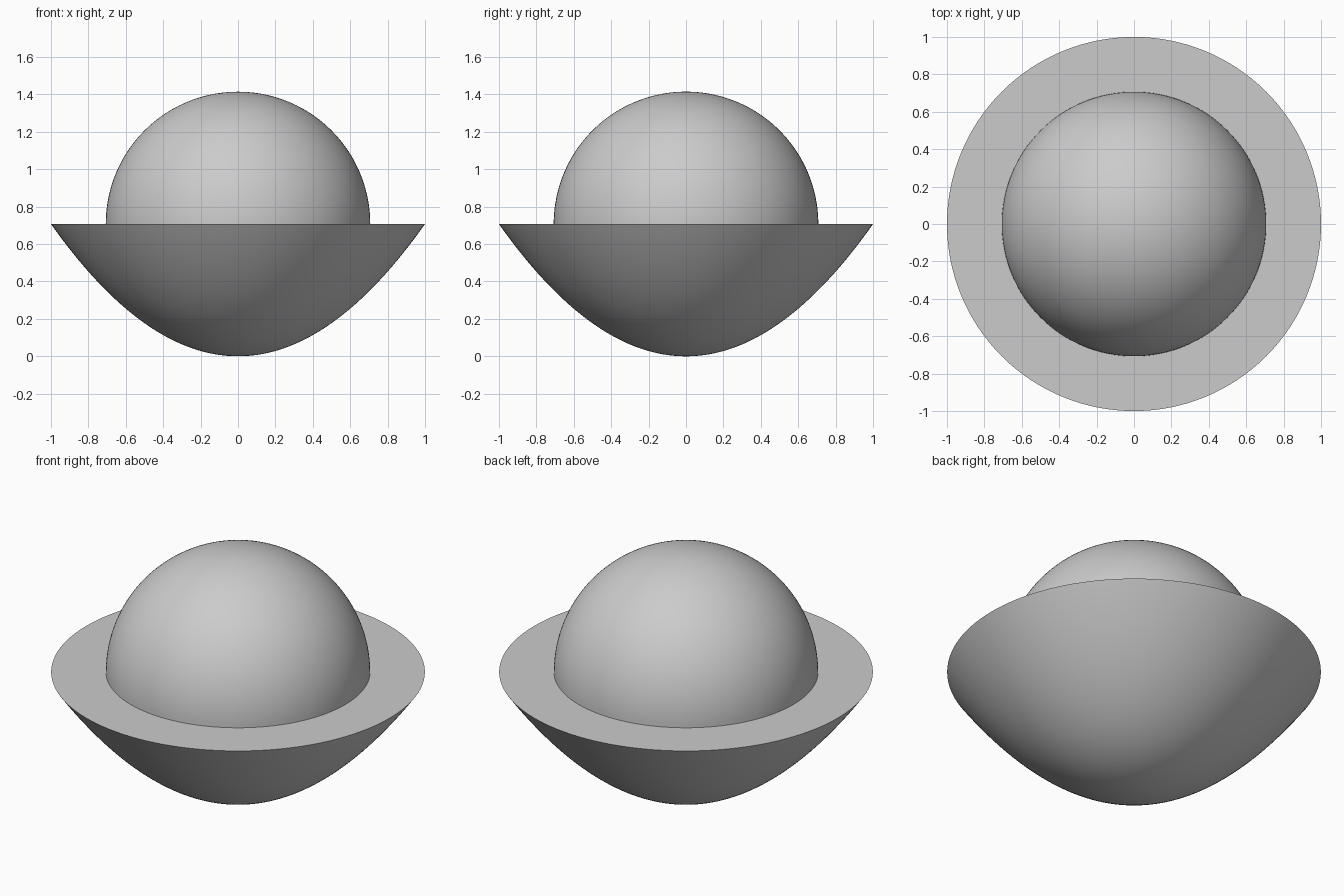
import bpy, bmesh, math

cube = bpy.data.objects.get("Cube")
if cube:
    bpy.data.objects.remove(cube, do_unlink=True)

SEGMENTS = 128
RADIUS = math.sqrt(0.5)      # dome radius, also the rim height

grey = bpy.data.materials.new("light_grey")
grey.use_nodes = True
colour = (0.6, 0.6, 0.6, 1)
grey.diffuse_color = colour
grey.node_tree.nodes["Principled BSDF"].inputs["Base Color"].default_value = colour


def lathe(name, profile):
    """Spin an (r, z) profile around the z axis."""
    bm = bmesh.new()
    verts = [bm.verts.new((r, 0, z)) for r, z in profile]
    edges = [bm.edges.new(pair) for pair in zip(verts, verts[1:])]
    bmesh.ops.spin(bm, geom=verts + edges, cent=(0, 0, 0), axis=(0, 0, 1),
                   angle=math.tau, steps=SEGMENTS, use_merge=True)
    bmesh.ops.remove_doubles(bm, verts=bm.verts, dist=1e-5)
    bmesh.ops.recalc_face_normals(bm, faces=bm.faces)
    # Open shells: make sure the faces point away from the inside
    centre = sum(f.normal.dot(f.calc_center_median()) - f.normal.z * RADIUS
                 for f in bm.faces)
    if centre < 0:
        bmesh.ops.reverse_faces(bm, faces=bm.faces)
    mesh = bpy.data.meshes.new(name)
    bm.to_mesh(mesh)
    bm.free()
    mesh.materials.append(grey)
    obj = bpy.data.objects.new(name, mesh)
    bpy.context.collection.objects.link(obj)
    bpy.ops.object.select_all(action='DESELECT')
    obj.select_set(True)
    bpy.context.view_layer.objects.active = obj
    bpy.ops.object.shade_smooth_by_angle(angle=math.radians(30))
    return obj


# Parabolic bowl with a flat ring on top
steps = 48
bowl = [(i / steps, RADIUS * (i / steps) ** 2) for i in range(steps + 1)]
lathe("bowl", bowl + [(RADIUS, RADIUS)])

# Half-sphere dome standing on the inner edge of the ring
angles = [math.pi / 2 * i / steps for i in range(steps + 1)]
lathe("dome", [(RADIUS * math.cos(a), RADIUS + RADIUS * math.sin(a)) for a in angles])
